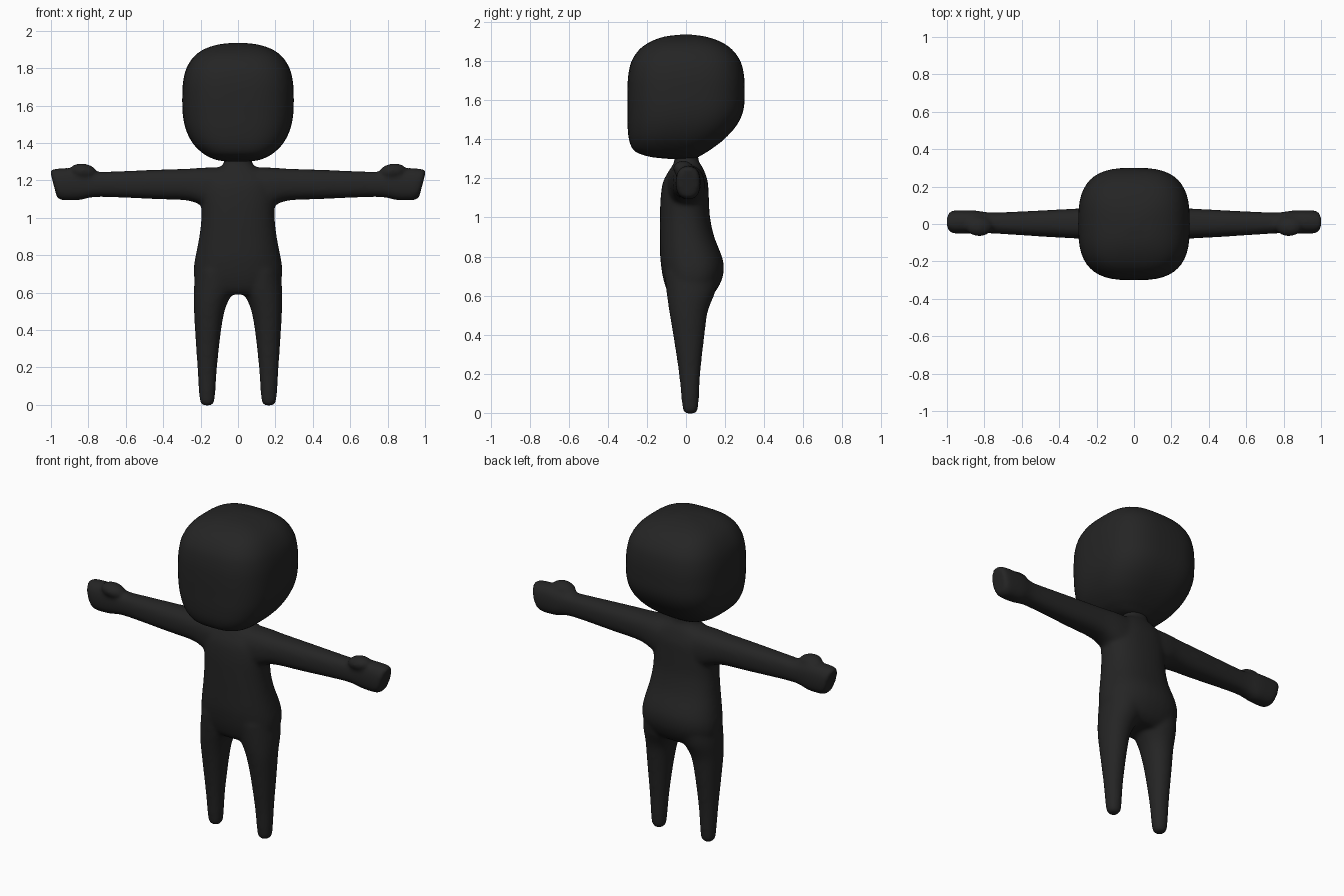
import bpy, bmesh, math
from mathutils import Vector

if "Cube" in bpy.data.objects:
    bpy.data.objects.remove(bpy.data.objects["Cube"])

charcoal = bpy.data.materials.new("charcoal")
charcoal.diffuse_color = (0.018, 0.018, 0.018, 1)
charcoal.use_nodes = True
charcoal.node_tree.nodes["Principled BSDF"].inputs["Base Color"].default_value = charcoal.diffuse_color


def spline(rows, steps):
    """Smooth Catmull-Rom pass through rows of numbers."""
    pts = [Vector(r) for r in rows]
    out = []
    for i in range(len(pts) - 1):
        a, b, c, d = pts[max(i - 1, 0)], pts[i], pts[i + 1], pts[min(i + 2, len(pts) - 1)]
        for s in range(steps):
            t = s / steps
            out.append(0.5 * (2 * b + (c - a) * t + (2 * a - 5 * b + 4 * c - d) * t * t
                              + (3 * b - a - 3 * c + d) * t ** 3))
    return out + [pts[-1]]


def loft(bm, rows, place, power=2.0, sides=32, steps=4):
    """Skin rounded rings; each row is (position, low a, high a, low b, high b)."""
    rings = []
    for t, a0, a1, b0, b1 in spline(rows, steps):
        ring = []
        for k in range(sides):
            ang = 2 * math.pi * k / sides
            c, s = math.cos(ang), math.sin(ang)
            u = math.copysign(abs(c) ** (2 / power), c)
            v = math.copysign(abs(s) ** (2 / power), s)
            ring.append(bm.verts.new(place(t, (a0 + a1) / 2 + u * (a1 - a0) / 2,
                                           (b0 + b1) / 2 + v * (b1 - b0) / 2)))
        rings.append(ring)
    for r, q in zip(rings, rings[1:]):
        for k in range(sides):
            j = (k + 1) % sides
            bm.faces.new((r[k], r[j], q[j], q[k]))
    bm.faces.new(rings[0][::-1])
    bm.faces.new(rings[-1])


def finish(bm, name):
    bmesh.ops.recalc_face_normals(bm, faces=bm.faces)
    for f in bm.faces:
        f.smooth = True
    me = bpy.data.meshes.new(name)
    bm.to_mesh(me)
    bm.free()
    me.materials.append(charcoal)
    ob = bpy.data.objects.new(name, me)
    bpy.context.collection.objects.link(ob)
    return ob


def upright(t, a, b):
    return (a, b, t)


# Head: rounded box with a forward chin and a sloped back underside
bm = bmesh.new()
head = [(1.30, .05, -.09, .03), (1.308, .11, -.17, .06), (1.325, .155, -.235, .09),
        (1.35, .195, -.272, .13), (1.40, .243, -.292, .195), (1.47, .278, -.299, .258),
        (1.55, .295, -.30, .294), (1.65, .298, -.30, .30), (1.73, .293, -.295, .296),
        (1.80, .275, -.278, .278), (1.86, .237, -.238, .235), (1.90, .183, -.18, .175),
        (1.925, .11, -.11, .10), (1.935, .03, -.03, .03)]
loft(bm, [(z, -w, w, f, b) for z, w, f, b in head], upright, power=2.9, sides=48)
finish(bm, "head")

# Body: torso, legs, arms and thumbs, fused into one skin
bm = bmesh.new()
torso = [(.59, .17, -.07, .11), (.62, .215, -.095, .15), (.68, .235, -.115, .183),
         (.74, .236, -.126, .194), (.80, .226, -.132, .184), (.90, .207, -.133, .145),
         (1.0, .196, -.133, .123), (1.1, .198, -.13, .117), (1.18, .195, -.118, .112),
         (1.235, .16, -.09, .095), (1.265, .11, -.07, .08), (1.29, .077, -.06, .065),
         (1.36, .07, -.055, .06)]
loft(bm, [(z, -w, w, f, b) for z, w, f, b in torso], upright, power=2.3)

leg = [(-.004, .145, .185, .002, .042), (.006, .132, .198, -.012, .056),
       (.04, .123, .207, -.02, .064), (.20, .112, .217, -.036, .073),
       (.40, .09, .23, -.066, .095), (.52, .066, .236, -.086, .112),
       (.62, .02, .236, -.10, .15), (.72, .0, .225, -.11, .165)]
arm = [(.08, -.10, .10, 1.02, 1.27), (.18, -.09, .095, 1.06, 1.268),
       (.27, -.08, .085, 1.092, 1.262), (.45, -.07, .075, 1.10, 1.256),
       (.65, -.057, .065, 1.109, 1.248), (.77, -.05, .062, 1.11, 1.246),
       (.85, -.05, .072, 1.095, 1.262), (.93, -.052, .074, 1.092, 1.265),
       (.985, -.05, .072, 1.094, 1.26), (1.005, -.036, .06, 1.11, 1.25)]
for side in (-1, 1):
    loft(bm, leg, lambda t, a, b: (side * a, b, t), power=2.1)

    def reach(t, a, b):
        # the fist end slants inward towards its lower edge
        slant = 0.26 * min(max((t - .82) / .14, 0), 1)
        return (side * (t - (1.25 - b) * slant), a, b)
    loft(bm, arm, reach, power=2.4)

    thumb = bmesh.ops.create_uvsphere(bm, u_segments=24, v_segments=16, radius=1)["verts"]
    for v in thumb:
        x, y, z = v.co
        v.co = (side * (.828 + .072 * x), -.014 + .053 * y, 1.25 + .04 * z + .006 * x)
body = finish(bm, "body")
remesh = body.modifiers.new("fuse", 'REMESH')
remesh.mode = 'VOXEL'
remesh.voxel_size = 0.011
remesh.use_smooth_shade = True
blend = body.modifiers.new("blend", 'SMOOTH')
blend.factor = 0.5
blend.iterations = 10
